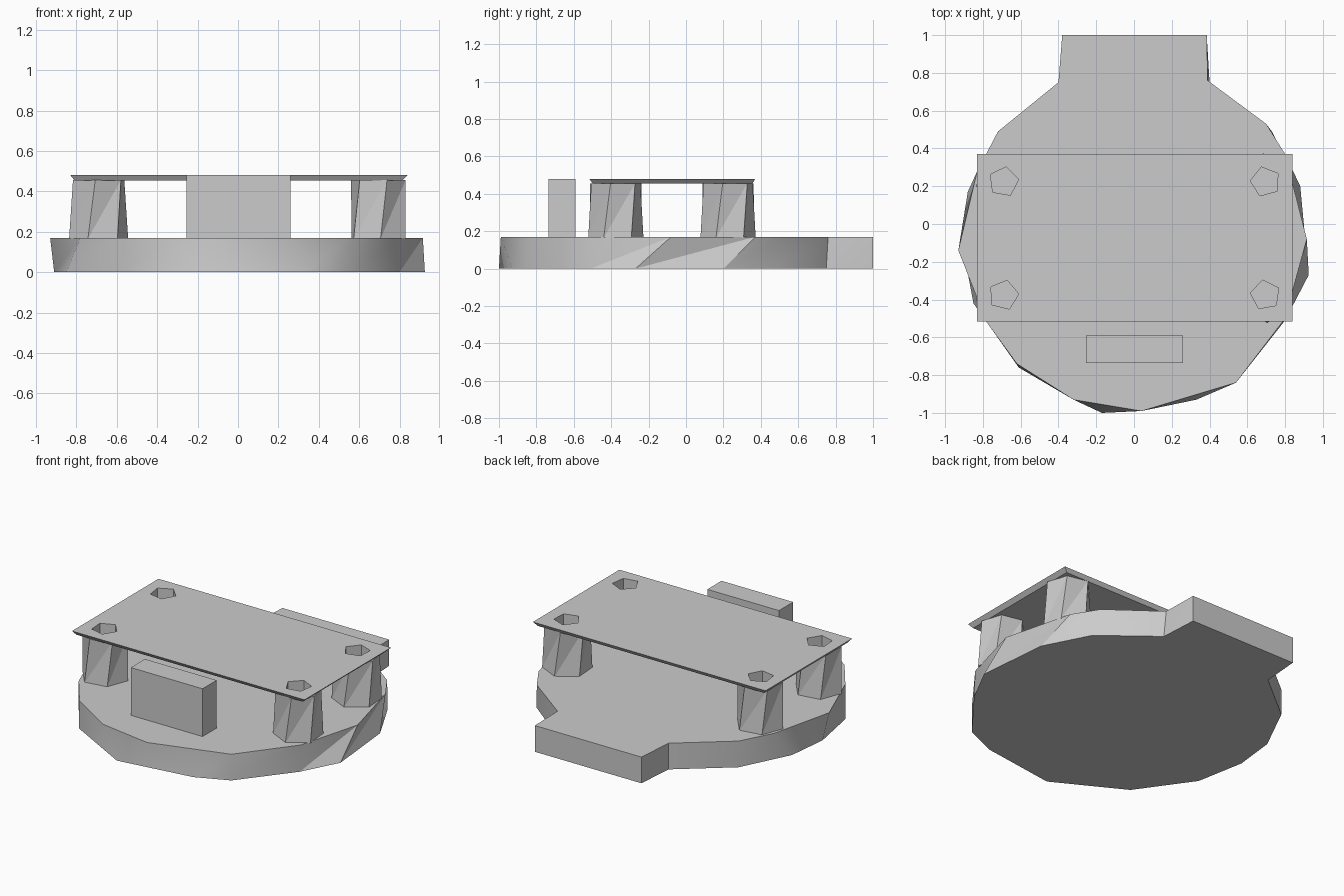
import bpy, bmesh
from math import sin, cos, radians, pi

cube = bpy.data.objects.get("Cube")
if cube:
    bpy.data.objects.remove(cube, do_unlink=True)

grey = bpy.data.materials.new("plain grey")
grey.use_nodes = True
GREY = (0.6, 0.6, 0.6, 1)
grey.diffuse_color = GREY
grey.node_tree.nodes["Principled BSDF"].inputs["Base Color"].default_value = GREY


def loft(name, bottom, top, z0, z1):
    """Solid between two outlines with equal point counts."""
    bm = bmesh.new()
    low = [bm.verts.new((x, y, z0)) for x, y in bottom]
    high = [bm.verts.new((x, y, z1)) for x, y in top]
    bm.faces.new(low[::-1])
    bm.faces.new(high)
    n = len(low)
    for i in range(n):
        j = (i + 1) % n
        bm.faces.new((low[i], low[j], high[j]))
        bm.faces.new((low[i], high[j], high[i]))
    bmesh.ops.remove_doubles(bm, verts=bm.verts, dist=0.0005)
    bmesh.ops.recalc_face_normals(bm, faces=bm.faces)
    mesh = bpy.data.meshes.new(name)
    bm.to_mesh(mesh)
    bm.free()
    mesh.materials.append(grey)
    obj = bpy.data.objects.new(name, mesh)
    bpy.context.collection.objects.link(obj)
    return obj


def ring(cx, cy, r, sides, start):
    return [(cx + r * cos(radians(start) + 2 * pi * i / sides),
             cy + r * sin(radians(start) + 2 * pi * i / sides)) for i in range(sides)]


def rect(x0, x1, y0, y1):
    return [(x0, y0), (x1, y0), (x1, y1), (x0, y1)]


def activate(obj):
    bpy.ops.object.select_all(action='DESELECT')
    obj.select_set(True)
    bpy.context.view_layer.objects.active = obj


def cut(obj, cutter):
    mod = obj.modifiers.new("hole", 'BOOLEAN')
    mod.operation = 'DIFFERENCE'
    mod.solver = 'EXACT'
    mod.object = cutter
    activate(obj)
    bpy.ops.object.modifier_apply(modifier=mod.name)


# Rounded base with a square tab at the back, outlines run counter-clockwise
base_top = [(.385, 1), (-.38, 1), (-.4, .75), (-.72, .49), (-.83, .28), (-.93, -.14),
            (-.78, -.52), (-.62, -.74), (-.32, -.93), (.04, -.99), (.54, -.84),
            (.8, -.5), (.915, -.08), (.8, .37), (.7, .53), (.39, .76)]
base_bottom = [(.385, 1), (-.38, 1), (-.4, .75), (-.72, .49), (-.88, .17), (-.91, -.1),
               (-.85, -.42), (-.61, -.76), (-.17, -1), (.33, -.93), (.54, -.84),
               (.8, -.51), (.925, -.27), (.88, .2), (.73, .49), (.4, .75)]
base = loft("base", base_bottom, base_top, 0, .17)
activate(base)
bpy.ops.object.shade_smooth_by_angle(angle=radians(30))

# Upright block at the front
block = rect(-.255, .26, -.735, -.59)
loft("front_block", block, block, .17, .48)

# Thin raised plate with undercut edges
plate = loft("raised_plate", rect(-.81, .815, -.5, .355), rect(-.83, .84, -.517, .37), .455, .48)

# Hollow faceted posts: name, centre, post angle, hole angle
posts = [("front_right_post", -.69, -.375, 15, 4),
         ("front_left_post", .695, -.375, 40, 28),
         ("back_right_post", -.69, .225, 15, 8),
         ("back_left_post", .695, .225, 40, 33)]
for name, x, y, turn, hole_turn in posts:
    post = loft(name, ring(x, y, .148, 6, turn - 6), ring(x, y, .138, 6, turn + 8), .165, .456)
    hole = ring(x, y - .001, .08, 5, hole_turn)
    cutter = loft("hole_cutter", hole, hole, .17, .6)
    cut(plate, cutter)
    cut(post, cutter)
    bpy.data.objects.remove(cutter, do_unlink=True)
